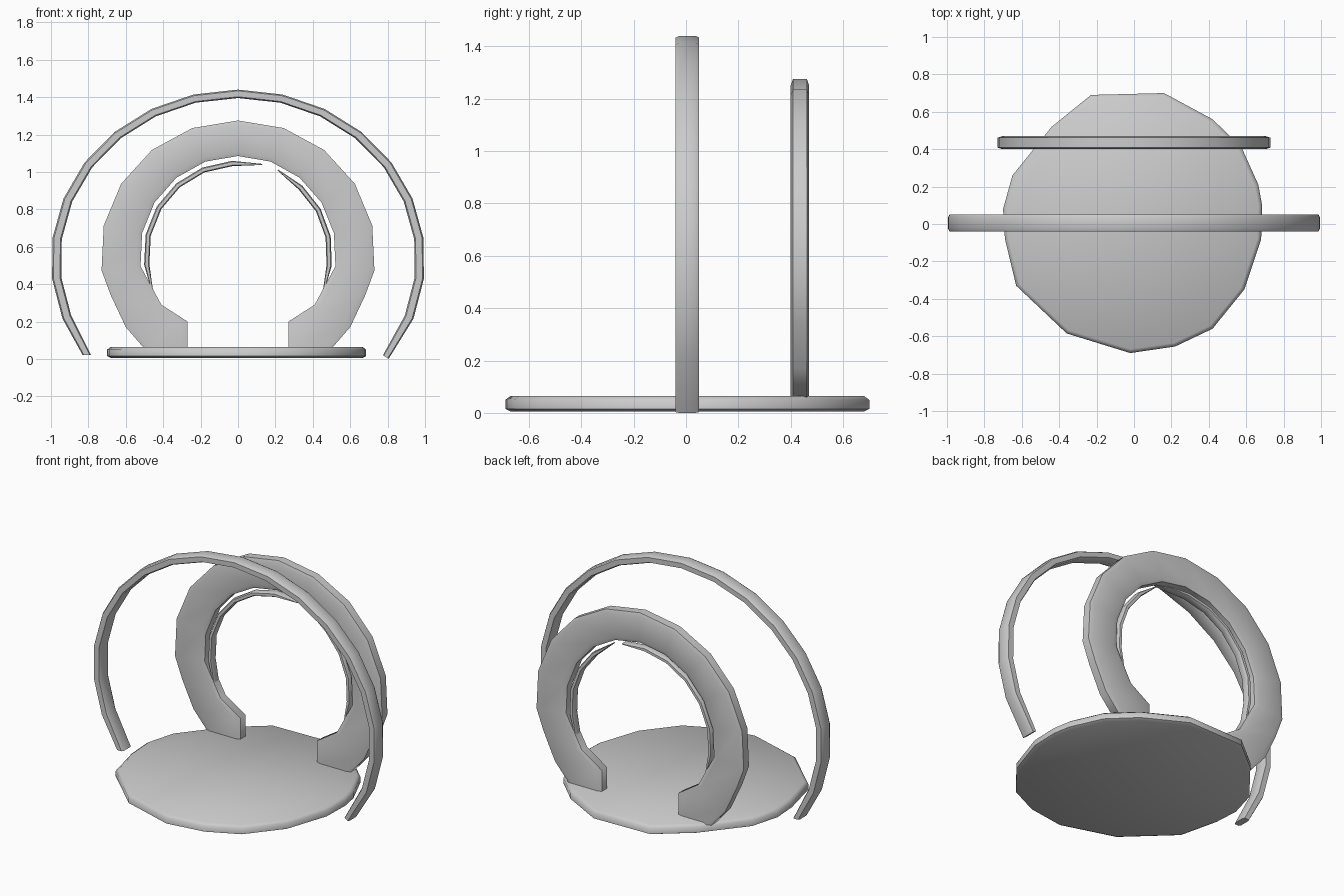
import bpy, bmesh, math

if "Cube" in bpy.data.objects:
    bpy.data.objects.remove(bpy.data.objects["Cube"])


def finish(name, bm, angle=60):
    bmesh.ops.recalc_face_normals(bm, faces=bm.faces[:])
    me = bpy.data.meshes.new(name)
    bm.to_mesh(me)
    bm.free()
    ob = bpy.data.objects.new(name, me)
    bpy.context.collection.objects.link(ob)
    bpy.ops.object.select_all(action='DESELECT')
    ob.select_set(True)
    bpy.context.view_layer.objects.active = ob
    bpy.ops.object.shade_smooth_by_angle(angle=math.radians(angle))
    return ob


def ellipse(rx, rz, cz, a):
    a = math.radians(a)
    return (rx * math.sin(a), cz + rz * math.cos(a))


def band(name, stations, y0, y1, c=0.2):
    """Loft chamfered sections through (outer, inner) point pairs in the xz plane."""
    section = [(0, c), (c, 0), (1 - c, 0), (1, c), (1, 1 - c), (1 - c, 1), (c, 1), (0, 1 - c)]
    bm = bmesh.new()
    rings = []
    for o, i in stations:
        rings.append([bm.verts.new((o[0] + (i[0] - o[0]) * u, y0 + (y1 - y0) * v,
                                    o[1] + (i[1] - o[1]) * u)) for u, v in section])
    n = len(section)
    for a, b in zip(rings, rings[1:]):
        for k in range(n):
            bm.faces.new((a[k], a[(k + 1) % n], b[(k + 1) % n], b[k]))
    bm.faces.new(rings[0])
    bm.faces.new(rings[-1])
    return finish(name, bm)


# Round base plate
outline = [(-.70, .08), (-.69, -.08), (-.63, -.33), (-.36, -.585), (-.02, -.69), (.22, -.655),
           (.42, -.56), (.59, -.35), (.68, -.08), (.685, .1), (.665, .21), (.575, .41),
           (.42, .56), (.16, .70), (-.23, .69), (-.44, .52), (-.65, .26)]
bm = bmesh.new()
loops = []
for s, z in ((.97, .005), (1, .015), (1, .05), (.97, .065)):
    loops.append([bm.verts.new((x * s, y * s, z)) for x, y in outline])
n = len(outline)
for a, b in zip(loops, loops[1:]):
    for k in range(n):
        bm.faces.new((a[k], a[(k + 1) % n], b[(k + 1) % n], b[k]))
bm.faces.new(loops[0])
bm.faces.new(loops[-1])
finish("base_plate", bm)

# Thin outer hoop straddling the base
N = 18
st = []
for k in range(N + 1):
    a = -124 + 248 * k / N
    st.append((ellipse(1.0, .91, .53, a), ellipse(.95, .865, .53, a)))
st[0] = ((-.83, .02), (-.785, .02))
st[-1] = ((.805, .0), (.775, .02))
band("outer_hoop", st, -.04, .05, .15)

# Broad arch standing on the back of the base
left_foot = [((-.50, .055), (-.27, .055)), ((-.60, .17), (-.27, .20)), ((-.68, .34), (-.41, .29))]
st = list(left_foot)
for k in range(11):
    a = -97 + 194 * k / 10
    st.append((ellipse(.735, .715, .56, a), ellipse(.525, .525, .56, a)))
st += [tuple((-x, z) for x, z in pair) for pair in reversed(left_foot)]
band("back_arch", st, .40, .47, .12)

# Slim inner strips lining the arch, tapered at both ends
for name, a0, a1, steps in (("inner_strip_left", -115, 15, 7), ("inner_strip_right", 25, 115, 5)):
    st = []
    for k in range(steps + 1):
        a = a0 + (a1 - a0) * k / steps
        t = .006 if k in (0, steps) else .028
        st.append((ellipse(.505, .50, .56, a), ellipse(.505 - t, .50 - t, .56, a)))
    band(name, st, .41, .46, .2)
